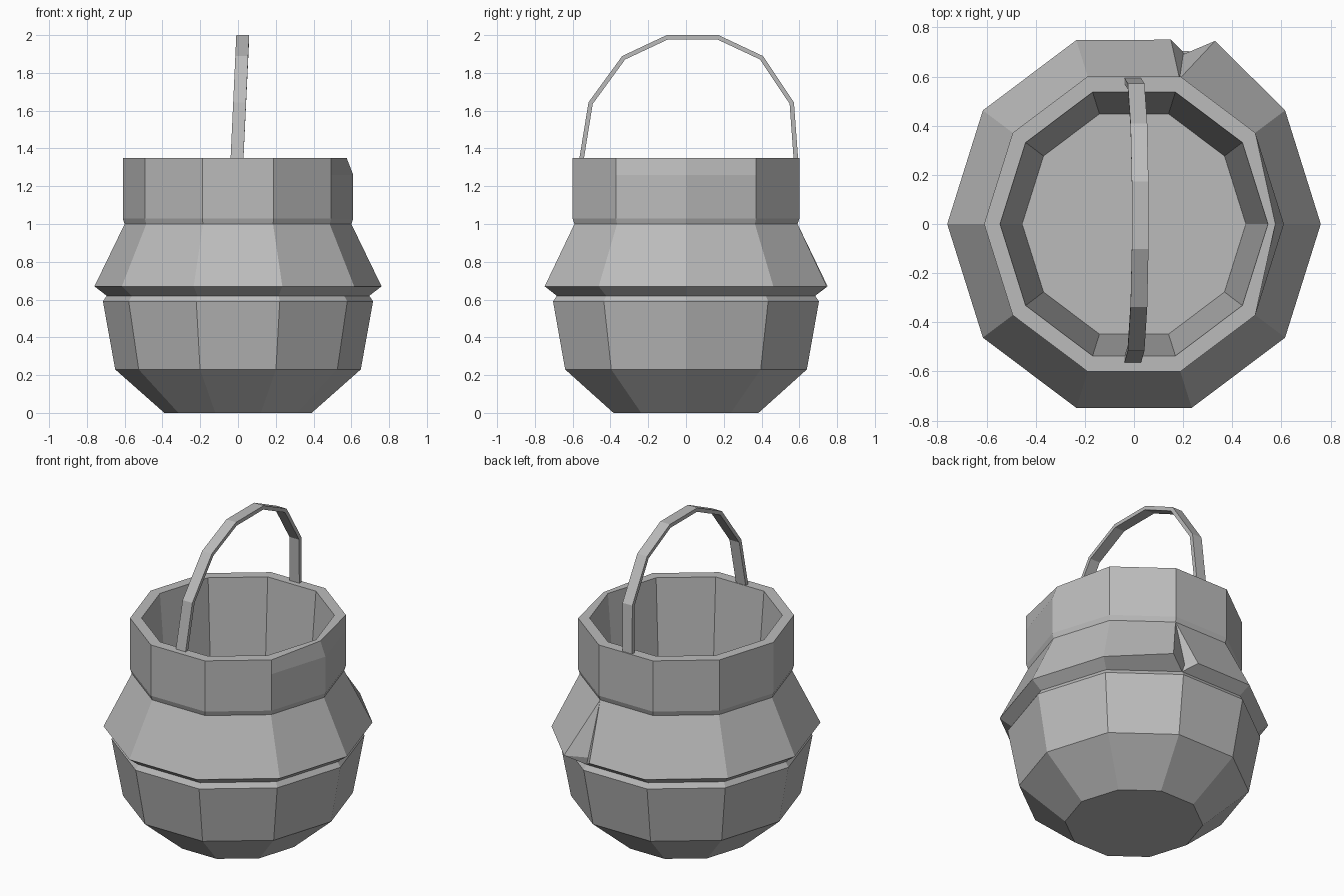
import bpy, bmesh
from math import cos, sin, pi
from mathutils import Vector

cube = bpy.data.objects.get("Cube")
if cube:
    bpy.data.objects.remove(cube)

grey = bpy.data.materials.new("iron grey")
grey.use_nodes = True
GREY = (0.5, 0.5, 0.5, 1)
grey.diffuse_color = GREY
grey.node_tree.nodes["Principled BSDF"].inputs["Base Color"].default_value = GREY

SIDES = 10
Y_STRETCH = 1.035


def make_object(name, bm):
    bmesh.ops.remove_doubles(bm, verts=bm.verts, dist=0.0005)
    bmesh.ops.recalc_face_normals(bm, faces=bm.faces)
    mesh = bpy.data.meshes.new(name)
    bm.to_mesh(mesh)
    bm.free()
    mesh.materials.append(grey)
    ob = bpy.data.objects.new(name, mesh)
    bpy.context.collection.objects.link(ob)
    return ob


def bridge(bm, loops):
    for a, b in zip(loops, loops[1:]):
        n = len(a)
        for i in range(n):
            bm.faces.new((a[i], a[(i + 1) % n], b[(i + 1) % n], b[i]))


# Pot: radius and height, up the outside, over the rim and down the inside
profile = [(0.39, 0.0), (0.65, 0.23), (0.715, 0.59), (0.695, 0.62),
           (0.76, 0.67), (0.60, 1.0), (0.61, 1.03), (0.61, 1.26),
           (0.61, 1.35), (0.545, 1.35), (0.455, 0.2)]
RIDGE, CHIPPED = 4, 8

# The back corner column is tripled so the ridge can open into a split there
columns = [0, 1, 2, 2, 2] + list(range(3, SIDES))
split = [(0.33, 0.745), (0.2, 0.69), (0.15, 0.75)]

bm = bmesh.new()
rings = []
for level, (r, z) in enumerate(profile):
    ring = []
    for i, c in enumerate(columns):
        a = c * 2 * pi / SIDES
        x, y = r * cos(a), r * sin(a) * Y_STRETCH
        if level == RIDGE and c == 2:
            x, y = split[i - 2]
        if level == CHIPPED and c == 0:
            x -= 0.035
        ring.append(bm.verts.new((x, y, z)))
    rings.append(ring)
bridge(bm, rings)
bm.faces.new(rings[0])
bm.faces.new(rings[-1])
make_object("pot", bm)

# Handle: flat strip following a faceted arch, leaning slightly to one side
path = [(-0.56, 1.30), (-0.505, 1.64), (-0.33, 1.88), (-0.1, 1.988),
        (0.17, 1.988), (0.40, 1.88), (0.56, 1.64), (0.585, 1.30)]
pts = [Vector((-0.005 + (z - 1.35) * 0.047, y, z)) for y, z in path]
WIDTH, THICK = Vector((0.034, 0, 0)), 0.012
bm = bmesh.new()
sections = []
for i, p in enumerate(pts):
    tangent = pts[min(i + 1, len(pts) - 1)] - pts[max(i - 1, 0)]
    out = Vector((0, -tangent.z, tangent.y)).normalized() * THICK
    sections.append([bm.verts.new(p + w + o) for w, o in
                     ((-WIDTH, -out), (WIDTH, -out), (WIDTH, out), (-WIDTH, out))])
bridge(bm, sections)
bm.faces.new(sections[0])
bm.faces.new(sections[-1])
make_object("handle", bm)
